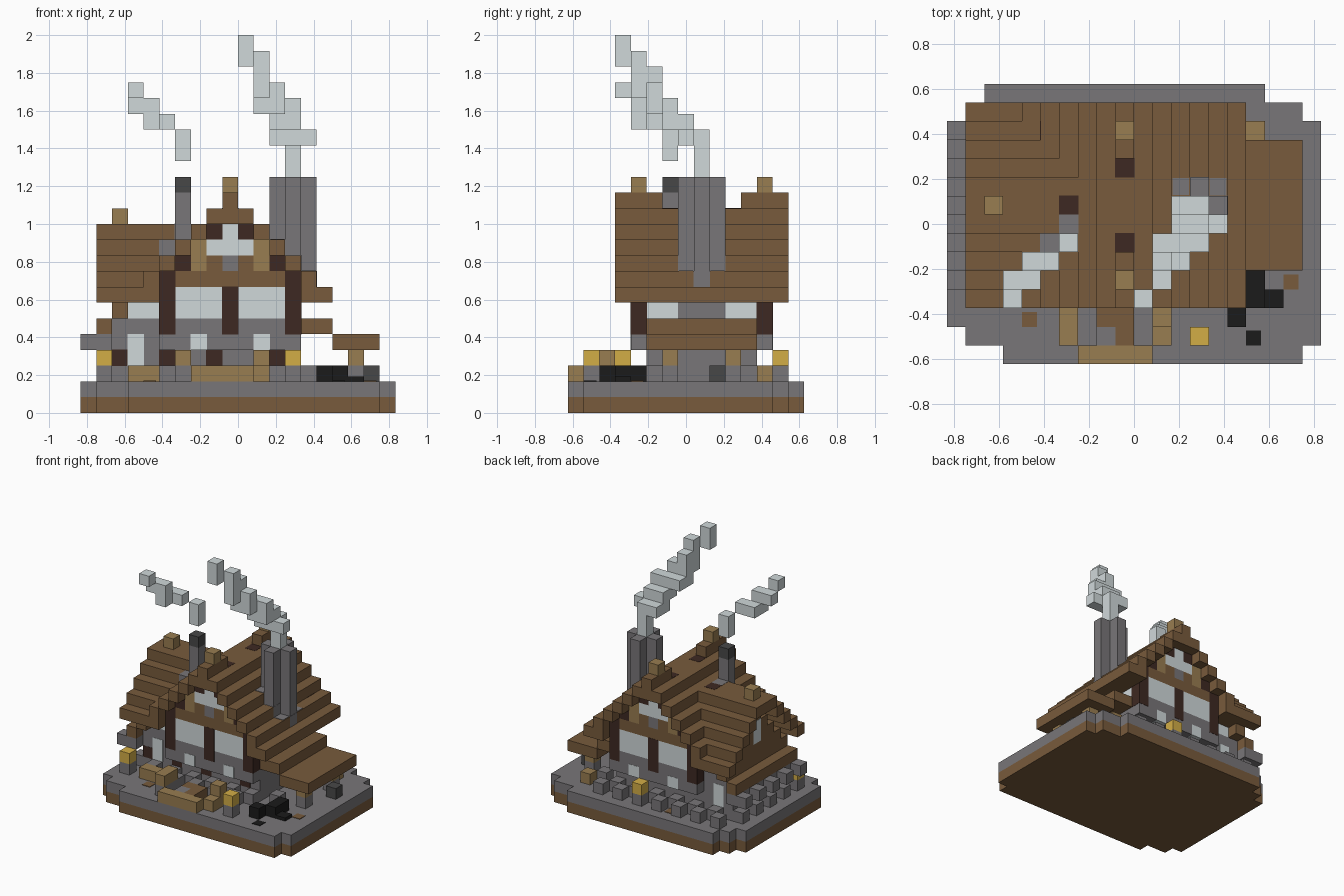
import bpy
import bmesh

if "Cube" in bpy.data.objects:
    bpy.data.objects.remove(bpy.data.objects["Cube"])

U = 1 / 12  # edge of one block


def material(name, r, g, b):
    m = bpy.data.materials.new(name)
    m.use_nodes = True
    m.diffuse_color = (r, g, b, 1)
    node = m.node_tree.nodes["Principled BSDF"]
    node.inputs["Base Color"].default_value = (r, g, b, 1)
    node.inputs["Roughness"].default_value = 0.9
    return m


brown = material("brown wood", .188, .104, .045)
tan = material("tan wood", .315, .205, .082)
dark = material("dark timber", .048, .022, .016)
stone = material("grey stone", .19, .182, .19)
soot = material("sooty stone", .064, .064, .064)
coal = material("black coal", .011, .011, .011)
pale = material("pale plaster and smoke", .63, .69, .7)
gold = material("golden lamp", .65, .42, .062)


def part(name, mat, boxes, grow=0.0):
    """Blocks given as corner x, y, z and optional size, in block units."""
    bm = bmesh.new()
    for box in boxes:
        pos, size = box[:3], (tuple(box[3:]) + (1, 1, 1)[len(box) - 3:])
        cube = bmesh.ops.create_cube(bm, size=1)["verts"]
        for v in cube:
            for a in range(3):
                v.co[a] = (v.co[a] * (size[a] + 2 * grow) + pos[a] + size[a] / 2) * U
            v.co.x -= 10 * U
            v.co.y -= 7.5 * U
    mesh = bpy.data.meshes.new(name)
    bm.to_mesh(mesh)
    bm.free()
    mesh.materials.append(mat)
    obj = bpy.data.objects.new(name, mesh)
    bpy.context.collection.objects.link(obj)
    return obj


# Ground slab with stepped outline: row start, row count, x start, x end
rows = [(0, 1, 3, 19), (1, 1, 1, 20), (2, 11, 0, 20), (13, 1, 1, 19), (14, 1, 2, 17)]
for name, mat, z in (("earth_slab", brown, 0), ("paving_slab", stone, 1)):
    part(name, mat, [(a, y, z, b - a, n, 1) for y, n, a, b in rows])

# Recessed stone ground storey, jettied stone course and plastered upper storey
part("stone_storey", stone, [(2, 5, 2, 12, 7, 2)])
part("stone_course", stone, [(5, 4, 4, 9, 9, 2), (2, 5, 4, 3, 7, 2)])
part("plaster_storey", pale, [(5, 4, 6, 9, 9, 2), (3, 5, 6, 2, 7, 1)])
part("wing_gable", brown, [(2, k - 2, k, 1, 21 - 2 * k) for k in range(7, 11)])
part("wing_gable_window", pale, [(2, 8, 8, 1, 1, 2)], .03)

# Stepped skirt below the wing gable
part("wing_skirt", brown, [(1, 4, 5, 1, 9), (2, 4, 6, 1, 9)])
part("wing_skirt_stones", stone, [(1, 4, 4, 1, 9)]
     + [(0, y, 4) for y in range(4, 13, 2)])

# Dark timber posts
gables = (4, 12)
posts = [(x, y, 5, 1, 1, 4) for x in (5, 13) for y in gables]
posts += [(9, y, 5, 1, 1, 3) for y in gables]
part("timber_posts", dark, posts, .02)

# Gable ends at front and back
part("gable_beam", brown, [(6, y, 8, 7) for y in gables])
part("gable_boards", brown, [(x, y, 9) for x in (8, 10) for y in gables])
part("gable_tan_boards", tan, [(x, y, 9, 1, 1, 2) for x in (7, 11) for y in gables])
part("gable_dark_blocks", dark, [(x, y, z) for y in gables
                                 for x, z in ((6, 9), (12, 9), (8, 11), (10, 11))])
part("gable_window", pale, [(8, y, 10, 3) for y in gables] + [(9, y, 11) for y in gables])
part("gable_stone", stone, [(9, y, 9) for y in gables])

# Main roof: stepped courses running front to back
main = [(9 + s * (13 - k), 3, k, 1, 11) for k in range(7, 13) for s in (-1, 1)]
main += [(x, 3, 7, 1, 11) for x in (4, 14)]
main += [(9, 3, 12, 1, 11), (9, 3, 13, 1, 3), (9, 11, 13, 1, 3)]
part("main_roof", brown, main)
part("ridge_dark_beams", dark, [(9, 6, 12), (9, 10, 12)], .02)
part("ridge_finials", tan, [(9, 4, 14), (9, 12, 14), (2, 8, 12)])

# Side wing roof: stepped courses running side to side
wing = [(1, y, k, k - 5) for k in range(7, 11) for y in (k - 4, 20 - k)]
part("wing_roof", brown, wing + [(1, 7, 11, 6, 3)])

# Lean-to shelter
part("lean_to_roof", brown, [(16, 5, 4, 3, 7), (14, 5, 5, 2, 7)])
part("lean_to_posts", tan, [(17, 6, 3), (17, 10, 3), (16, 12, 2)])
part("lean_to_footings", stone, [(17, 6, 2), (17, 10, 2)])
part("lean_to_block", soot, [(18, 9, 2)])

# Large chimney: four shafts around an open flue
shafts = [(13, 7), (13, 9), (12, 8), (14, 8)]
part("large_chimney", stone, [(x, y, 8, 1, 1, 7) for x, y in shafts] + [(13, 8, 6, 1, 1, 8)])
part("chimney_foot", stone, [(14, 8, 8), (13, 7, 9), (13, 9, 9), (13, 7, 6, 1, 3, 2)], .02)
part("chimney_collar", stone, [(x + .05, y + .05, 22 - x, .9, .9, 1.04)
                               for x in (12, 14) for y in (7, 9)])
# Small chimney
part("small_chimney", stone, [(6, 6, 10, 1, 1, 4)])
part("small_chimney_foot", stone, [(5, 6, 10), (6, 7, 11)], .02)
part("small_chimney_cap", soot, [(6, 6, 14)])
part("small_chimney_brace", dark, [(6, 8, 11)], .02)

# Drifting smoke
part("small_smoke", pale, [(6, 6, 16, 1, 1, 2), (4, 5, 18, 2), (4, 4, 18),
                           (3, 4, 19, 2), (3, 3, 20)])
part("large_smoke", pale, [(13, 8, 15, 1, 1, 3), (12, 8, 17), (12, 7, 17, 3),
                           (12, 6, 18, 2, 2), (11, 6, 19, 3), (11, 5, 19, 2, 1, 2),
                           (11, 5, 21), (11, 4, 20, 1, 1, 3), (10, 3, 22, 1, 1, 2)])

# Ground floor windows and doorways
part("lower_windows", pale, [(x, y, 4) for x in (7, 11) for y in gables]
     + [(3, y, 3, 1, 1, 2) for y in (5, 11)], .02)
part("lower_doorways", dark, [(x, 5, 3) for x in (2, 5, 8, 12)], .02)

# Loose stones around the walls
stones = [(x, 13, 2) for x in range(2, 15, 2)] + [(x, 12, 2) for x in range(3, 14, 2)]
stones += [(x, 3, 2) for x in range(6, 14, 2)] + [(x, 4, 2) for x in range(3, 14, 2)]
stones += [(1, y, 2) for y in range(5, 12, 2)] + [(15, y, 2) for y in (5, 11)]
part("loose_stones", stone, stones + [(8, 1, 2), (6, 1, 2, 1, 2)])

# Front steps, crates and planks
part("front_step", tan, [(7, 0, 2, 4)])
part("crates", tan, [(11, 1, 2, 1, 2), (11, 2, 3), (6, 1, 3, 1, 2), (3, 3, 2, 2)])
part("step_boards", brown, [(9, 1, 2, 1, 2), (8, 2, 2)])
part("ground_planks", brown, [(x, y, 2, .8, .8, .05) for x, y in ((4, 2), (18, 4), (7, 13))])

# Coal heap
part("coal_heap", coal, [(16, 3, 2, 1, 2), (17, 3, 2, 1, 1, .3), (15, 2, 2),
                         (16, 1, 2, .8, .8, .05)])

# Lamps on stone posts
lamps = [(1, 3), (13, 1), (10, 13)]
part("lamp_posts", stone, [(x, y, 2) for x, y in lamps])
part("lamps", gold, [(x, y, 3) for x, y in lamps])
